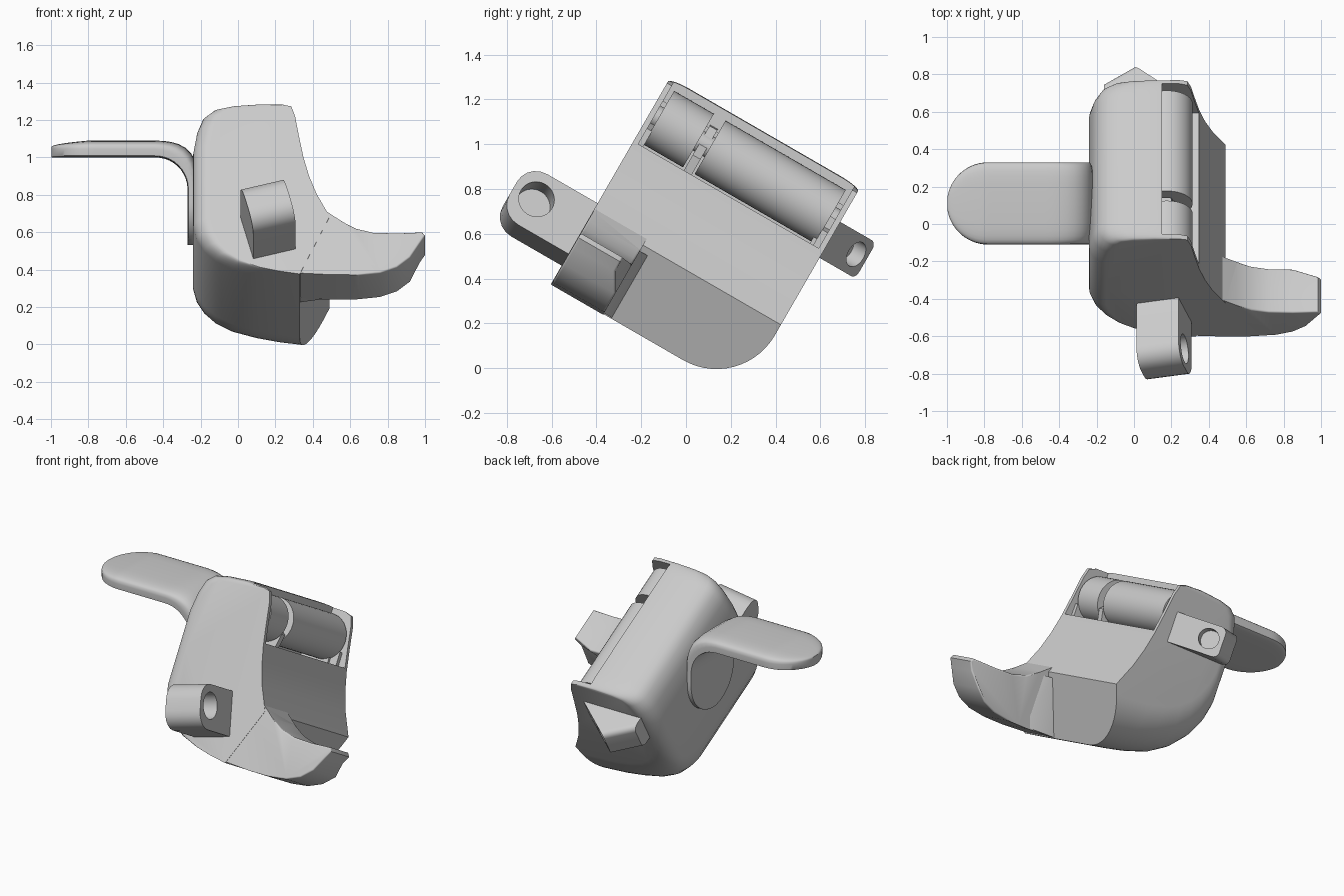
import bpy, bmesh, math
from mathutils import Matrix, Vector

if "Cube" in bpy.data.objects:
    bpy.data.objects.remove(bpy.data.objects["Cube"], do_unlink=True)

grey = bpy.data.materials.new("light_grey")
grey.use_nodes = True
colour = (0.6, 0.6, 0.6, 1)
grey.diffuse_color = colour
grey.node_tree.nodes["Principled BSDF"].inputs["Base Color"].default_value = colour

TILT = Matrix.Rotation(math.radians(-30), 4, 'X')
PLACE = {'x': lambda p, d: (d, p[0], p[1]), 'y': lambda p, d: (p[0], d, p[1]),
         'z': lambda p, d: (p[0], p[1], d)}


def finish(bm, name):
    bmesh.ops.recalc_face_normals(bm, faces=bm.faces)
    mesh = bpy.data.meshes.new(name)
    bm.to_mesh(mesh)
    bm.free()
    mesh.materials.append(grey)
    obj = bpy.data.objects.new(name, mesh)
    bpy.context.collection.objects.link(obj)
    return obj


def loft(bm, rows):
    """Skin a list of closed rings and cap both ends."""
    rings = [[bm.verts.new(p) for p in row] for row in rows]
    n = len(rings[0])
    for a, b in zip(rings, rings[1:]):
        for k in range(n):
            j = (k + 1) % n
            bm.faces.new((a[k], a[j], b[j], b[k]))
    bm.faces.new(rings[0])
    bm.faces.new(rings[-1])
    bmesh.ops.recalc_face_normals(bm, faces=bm.faces)


def prism(name, pts, start, end, along='y', soft=None, radius=0.06):
    """Extrude a 2D outline along an axis; soft(a, b) picks edges to round."""
    bm = bmesh.new()
    loft(bm, [[PLACE[along](p, d) for p in pts] for d in (start, end)])
    if soft:
        edges = [e for e in bm.edges if soft(e.verts[0].co, e.verts[1].co)]
        bmesh.ops.bevel(bm, geom=edges, offset=radius, segments=5, profile=0.5,
                        affect='EDGES', clamp_overlap=True)
    return finish(bm, name)


def cylinder(name, radius, length, centre, axis):
    bm = bmesh.new()
    turn = Vector((0, 0, 1)).rotation_difference(Vector(axis)).to_matrix().to_4x4()
    bmesh.ops.create_cone(bm, cap_ends=True, segments=40, radius1=radius, radius2=radius,
                          depth=length, matrix=Matrix.Translation(centre) @ turn)
    return finish(bm, name)


def carve(obj, cutter):
    cutter.hide_render = True
    mod = obj.modifiers.new("carve", 'BOOLEAN')
    mod.object, mod.operation, mod.solver = cutter, 'DIFFERENCE', 'EXACT'
    bpy.context.view_layer.objects.active = obj
    bpy.ops.object.modifier_apply(modifier=mod.name)
    bpy.data.objects.remove(cutter, do_unlink=True)


def complete(obj, matrix=TILT, angle=35):
    obj.data.transform(matrix)
    bpy.ops.object.select_all(action='DESELECT')
    obj.select_set(True)
    bpy.context.view_layer.objects.active = obj
    bpy.ops.object.shade_smooth_by_angle(angle=math.radians(angle))


def clamp(t):
    return min(max(t, 0), 1)


# Main body: outline lofted front to back, floor sweeping up at the rear,
# closed side and top rounded at both ends
outline = [(.33, .025), (.22, .043), (.1, .068), (-.03, .108), (-.12, .16), (-.18, .22),
           (-.22, .29), (-.24, .37), (-.24, .6), (-.24, .82), (-.22, .94), (-.19, 1.02),
           (-.14, 1.06), (-.05, 1.078), (.1, 1.088), (.24, 1.08), (.285, 1.06), (.305, 1.0),
           (.325, .88), (.35, .745), (.38, .63), (.42, .52), (.49, .38)]
FRONT, REAR, ROUND, SWEEP = -.71, .27, .1, .3


def body_ring(u):
    start = max(u - (REAR - SWEEP), 0)
    lift = SWEEP - math.sqrt(max(SWEEP ** 2 - start ** 2, 0))
    near = ROUND - min(u - FRONT, REAR - u, ROUND)
    inset = ROUND - math.sqrt(max(ROUND ** 2 - near ** 2, 0))
    ring = []
    for x, v in outline:
        left = clamp((.15 - x) / .35)
        top = clamp((v - .9) / .15) * clamp((.29 - x) / .1)
        if x < .28:
            v += lift * clamp((.9 - v) / .5) - .2 * inset * top
            x += inset * left * .9
        elif v < .3:
            x, v = x + .45 * lift, v + lift
        ring.append((x, u, v))
    return ring


quarter = [math.pi / 2 * i / 14 for i in range(15)]
stations = [FRONT + ROUND * (1 - math.cos(t)) for t in quarter[::2]]
stations += [REAR - SWEEP + SWEEP * math.sin(t) for t in quarter]
bm = bmesh.new()
loft(bm, [body_ring(u) for u in stations])
body = finish(bm, "body_shell")

# Open bay between the thin end plates
bay = [(.15, 1.3), (.15, .98), (.06, .98), (.06, .76), (.6, .76), (.6, 1.3)]
carve(body, prism("bay_helper", bay, -.685, .245))
complete(body)

# Curved hook at the lower front, tip trimmed at the back
hook_outline = [(.28, .035), (.5, .022), (.65, .022), (.76, .035), (.85, .07), (.92, .13),
                (.97, .215), (1.0, .265), (.985, .287), (.85, .28), (.72, .285), (.63, .31),
                (.55, .355), (.49, .4), (.45, .43), (.28, .43)]
hook = prism("front_hook", hook_outline, -.708, -.44, 'y',
             lambda a, b: abs(a.y - b.y) < .01 and min(a.x, b.x) > .5, .03)
for v in hook.data.vertices:
    if v.co.x > .95 and v.co.y > -.5:
        v.co.y -= .05
complete(hook)

# Fillet where the hook meets the lower panel
fillet = prism("hook_fillet", [(-.45, .03), (-.4, .03), (-.4, .35), (-.45, .35)], .3, .47, 'x')
for v in fillet.data.vertices:
    if v.co.x > .4:
        v.co.x = .52 if v.co.y < -.42 else (.335 if v.co.z < .1 else .48)
complete(fillet)

# Two rollers in the bay with an axle, a divider and end brackets
for name, start, end, r in (("short_roller", -.665, -.46, .138), ("long_roller", -.40, .22, .138),
                            ("roller_axle", -.7, .26, .05)):
    complete(cylinder(name, r, end - start, (.175, (start + end) / 2, .908), (0, 1, 0)))
divider = [(.1, .75), (.27, .75), (.29, .84), (.22, .9), (.2, .99), (.1, 1.0)]
complete(prism("roller_divider", divider, -.45, -.41))
for y in (-.675, .232):
    complete(prism("bay_end_bracket", [(.1, .75), (.3, .75), (.3, .84), (.1, .9)], y - .015, y + .015))

# Drilled front lug, rolled about its length
lug_outline = [(-.66, -.135), (-1.07, -.135), (-1.07, .135), (-.66, .135)]
front_lug = prism("front_lug", lug_outline, -.117, .117, 'x',
                  lambda a, b: max(a.y, b.y) < -1 and abs(a.z - b.z) < .01, .1)
carve(front_lug, cylinder("hole_helper", .08, .2, (.07, -.955, .01), (1, 0, 0)))
complete(front_lug, TILT @ Matrix.Translation((.16, 0, .28)) @ Matrix.Rotation(math.radians(-15), 4, 'Y'))

# Wedge-shaped rear lug with its drilled face turned to the open side
wedge = [(.25, .2), (.25, .268), (0, .455), (-.16, .35), (-.16, .2)]
rear_lug = prism("rear_lug", wedge, .725, .91, 'z',
                 lambda a, b: min(a.y, b.y) > .34 and abs(a.z - b.z) < .01, .035)
carve(rear_lug, cylinder("hole_helper", .06, .16, (.06, .395, .82), (.69, .72, 0)))
complete(rear_lug)

# Bent strap: a round pad on the closed side sweeping out into a flat paddle
foot, bend, reach, half = .31, .205, .55, .22
turned = foot + bend * math.pi / 2
total = turned + reach


def station(s):
    """Centre and outward normal of the strap at distance s."""
    if s < foot:
        return Vector((-.245, 0, .53 + s)), Vector((1, 0, 0))
    t = min((s - foot) / bend, math.pi / 2)
    normal = Vector((math.cos(t), 0, math.sin(t)))
    return Vector((-.45 - max(0, s - turned), 0, .84)) + normal * bend, normal


rows, count, sides = [], 56, 28
for i in range(count + 1):
    s = total * (1 - math.cos(math.pi * i / count)) / 2
    s = min(max(s, .002), total - .002)
    centre, normal = station(s)
    gap = min(s, total - s, half)
    width = math.sqrt(half ** 2 - (half - gap) ** 2)
    thick = .025 + .02 * clamp((s - foot) / .3)
    crown = .2 + .8 * math.sqrt(clamp((total - s) / .2))
    swell = .03 * math.sin(math.pi * clamp((s - foot) / (turned - foot))) ** 2
    ring = []
    for k in range(sides):
        a = 2 * math.pi * k / sides
        c, d = math.cos(a), math.sin(a)
        across = width * math.copysign(abs(c) ** .5, c)
        up = (thick * crown + swell) * max(d, 0) ** .6 - thick * max(-d, 0) ** .15
        p = centre + normal * up
        ring.append((p.x, .11 + across, p.z))
    rows.append(ring)
bm = bmesh.new()
loft(bm, rows)
complete(finish(bm, "side_paddle"), Matrix.Identity(4), 45)
